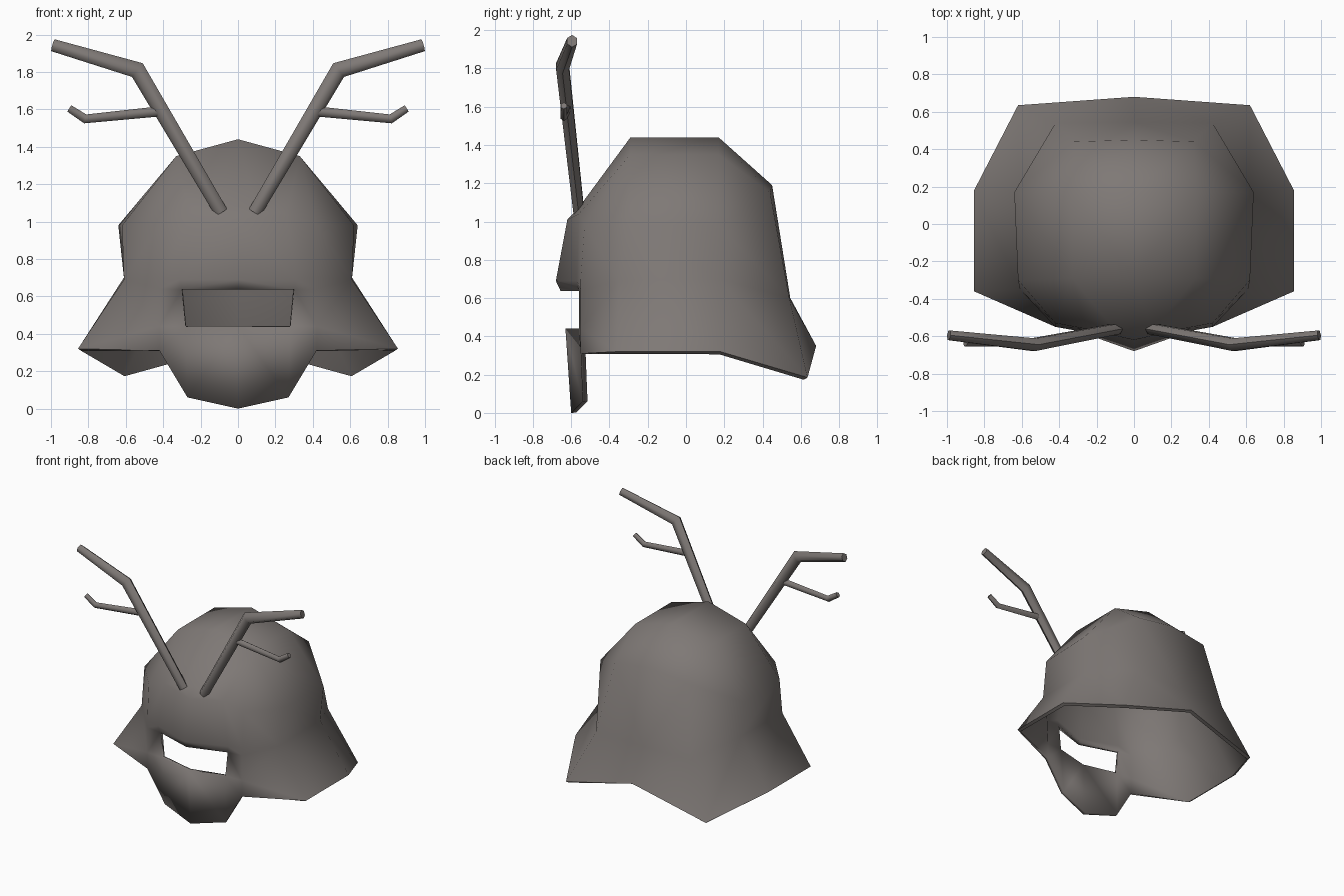
import bpy
import bmesh
import math
from mathutils import Vector

default_cube = bpy.data.objects.get("Cube")
if default_cube:
    bpy.data.objects.remove(default_cube, do_unlink=True)

# Single dull iron colour
iron = bpy.data.materials.new("warm_grey_iron")
iron.use_nodes = True
colour = (0.21, 0.19, 0.18, 1)
iron.diffuse_color = colour
iron.node_tree.nodes["Principled BSDF"].inputs["Base Color"].default_value = colour


def finish(name, bm, thickness=0.0, crease=180):
    """Turn a half model into a mirrored, optionally thickened, smooth object."""
    mesh = bpy.data.meshes.new(name)
    bm.to_mesh(mesh)
    bm.free()
    mesh.materials.append(iron)
    obj = bpy.data.objects.new(name, mesh)
    bpy.context.collection.objects.link(obj)
    mirror = obj.modifiers.new("Mirror", 'MIRROR')
    mirror.merge_threshold = 0.001
    if thickness:
        shell = obj.modifiers.new("Shell", 'SOLIDIFY')
        shell.thickness = thickness
        shell.offset = -1
    bpy.ops.object.select_all(action='DESELECT')
    obj.select_set(True)
    bpy.context.view_layer.objects.active = obj
    bpy.ops.object.convert(target='MESH')
    bpy.ops.object.shade_smooth_by_angle(angle=math.radians(crease))
    return obj


# Face columns of one half, from the centre outwards.
# Rows: brow, cheek, slot top, slot bottom, chin.
face_columns = [
    [(0, -.62, 1.01), (0, -.68, .69), (0, -.655, .636), (0, -.63, .44), (0, -.6, 0)],
    [(.26, -.56, 1.04), (.31, -.57, .69), (.3, -.56, .636), (.28, -.56, .44), (.27, -.54, .06)],
    [(.42, -.53, .98), (.42, -.55, .7), (.42, -.55, .64), (.42, -.55, .44), (.42, -.55, .31)],
]
# Wall columns, from the temple round to the back. Rows: upper edge, waist, rim.
wall_columns = [
    [(.62, -.3, .98), (.61, -.35, .69), (.855, -.36, .32)],
    [(.64, .17, .98), (.61, .17, .7), (.855, .18, .32)],
    [(.32, .44, 1.15), (.42, .54, .6), (.62, .635, .185)],
    [(0, .45, 1.19), (0, .545, .6), (0, .68, .35)],
]

bm = bmesh.new()


def add_columns(columns, hole=None):
    """Skin neighbouring columns with quads, leaving out one cell."""
    grid = [[bm.verts.new(p) for p in column] for column in columns]
    for c, (a, b) in enumerate(zip(grid, grid[1:])):
        for r in range(len(a) - 1):
            if (c, r) != hole:
                bm.faces.new((a[r], a[r + 1], b[r + 1], b[r]))
    return grid


# Helmet shell: masked face with an eye slot, then the flared wall
face = add_columns(face_columns, hole=(0, 2))
wall = add_columns(wall_columns)

# Cheek panel joining the face to the wall
brow_end, cheek, slot_top, slot_bottom, chin_end = face[-1]
temple, waist, rim = wall[0]
bm.faces.new((brow_end, cheek, waist, temple))
bm.faces.new((cheek, slot_top, waist))
bm.faces.new((slot_top, slot_bottom, waist))
bm.faces.new((slot_bottom, chin_end, rim, waist))

# Dome, folded towards the antler sockets at the front
edge = [column[0] for column in face + wall]
brow = bm.verts.new((0, -.55, 1.08))
socket = bm.verts.new((.1, -.57, 1.06))
front_top = bm.verts.new((0, -.29, 1.44))
back_top = bm.verts.new((0, .17, 1.44))
front_side = bm.verts.new((.33, -.29, 1.35))
back_side = bm.verts.new((.33, .17, 1.35))
for corners in (
    (brow, edge[0], socket),
    (edge[0], edge[1], socket),
    (front_top, brow, socket),
    (front_top, socket, front_side),
    (socket, edge[1], front_side),
    (front_side, edge[1], edge[2]),
    (front_side, edge[2], edge[3]),
    (front_top, front_side, back_side, back_top),
    (front_side, edge[3], edge[4], back_side),
    (back_side, edge[4], edge[5]),
    (back_top, back_side, edge[5], edge[6]),
):
    bm.faces.new(corners)
bm.normal_update()
helmet = finish("helmet_shell", bm, thickness=0.026)

# Crisp rim along the flared brim only; the mask stays soft
bm = bmesh.new()
bm.from_mesh(helmet.data)
for e in bm.edges:
    on_brim = any(v.co.y > -.5 for v in e.verts) and all(v.co.z < .4 for v in e.verts)
    if on_brim and e.calc_face_angle(0) > math.radians(60):
        e.smooth = False
bm.to_mesh(helmet.data)
bm.free()


def add_tube(bm, path, radii, flatness, sides=6):
    """Six-sided bent rod with mitred joints and flat ends."""
    path = [Vector(p) for p in path]
    rings = []
    for i, centre in enumerate(path):
        before = (centre - path[max(i - 1, 0)]).normalized()
        after = (path[min(i + 1, len(path) - 1)] - centre).normalized()
        along = (before + after).normalized()
        depth = Vector((0, 1, 0))
        depth = (depth - along * depth.dot(along)).normalized()
        across = along.cross(depth)
        # Widen the joint so the rod keeps its thickness through the bend
        widen = 1.0
        if before.length and after.length:
            widen = 1 / max(along.dot(after), 0.5)
        ring = []
        for k in range(sides):
            turn = math.tau * k / sides
            offset = across * math.cos(turn) * widen
            offset += depth * math.sin(turn) * flatness
            ring.append(bm.verts.new(centre + offset * radii[i]))
        rings.append(ring)
    for lower, upper in zip(rings, rings[1:]):
        for k in range(sides):
            n = (k + 1) % sides
            bm.faces.new((lower[k], lower[n], upper[n], upper[k]))
    bm.faces.new(rings[0])
    bm.faces.new(rings[-1])


def antler_part(name, path, radii, flatness):
    bm = bmesh.new()
    add_tube(bm, path, radii, flatness)
    bmesh.ops.recalc_face_normals(bm, faces=bm.faces)
    finish(name, bm, crease=65)


# Pair of antlers rising from the brow, each with a side branch
antler_part("antler_stems",
            [(.09, -.56, 1.05), (.538, -.645, 1.81), (.99, -.595, 1.943)],
            [.036, .043, .033], flatness=0.9)
antler_part("antler_branches",
            [(.43, -.625, 1.588), (.817, -.638, 1.549), (.902, -.638, 1.605)],
            [.027, .023, .02], flatness=0.9)
